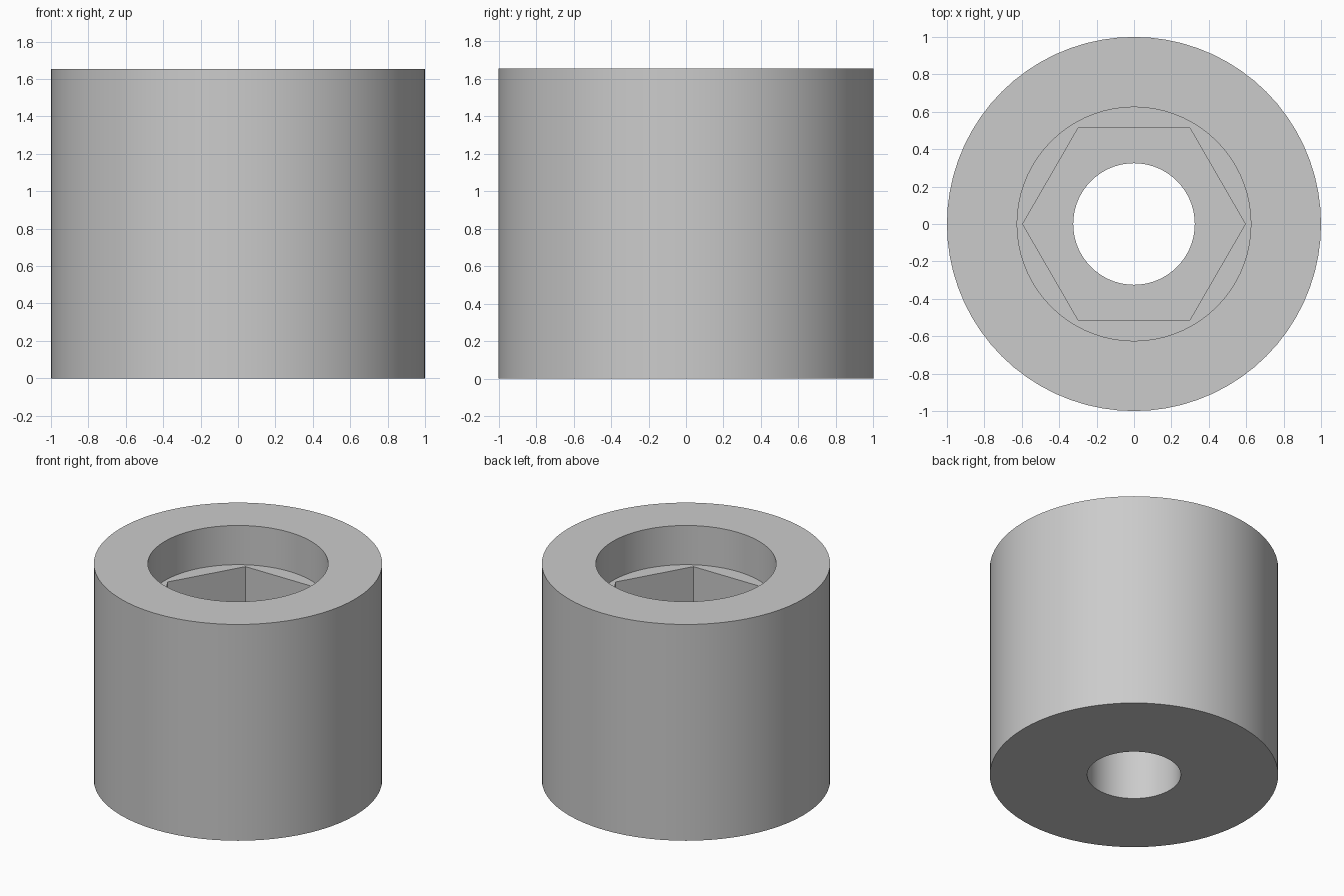
import bpy, bmesh, math

cube = bpy.data.objects.get("Cube")
if cube:
    bpy.data.objects.remove(cube, do_unlink=True)

SEGMENTS = 72          # multiple of six, so the hexagon corners fall on points
HEIGHT = 1.655
BORE_FLOOR = 1.355     # shelf below the round counterbore
HEX_FLOOR = 0.8        # bottom of the hexagonal pocket
OUTER, BORE, HEX, HOLE = 1.0, 0.625, 0.595, 0.325

grey = bpy.data.materials.new("plain_grey")
grey.use_nodes = True
colour = (0.6, 0.6, 0.6, 1.0)
grey.diffuse_color = colour
grey.node_tree.nodes["Principled BSDF"].inputs["Base Color"].default_value = colour


def ring(bm, radius, z, hexagonal=False):
    """Ring of points on a circle, or on a hexagon with corners on the x axis."""
    verts = []
    for i in range(SEGMENTS):
        a = math.tau * i / SEGMENTS
        r = radius
        if hexagonal:
            half = math.pi / 6
            r *= math.cos(half) / math.cos(a % (2 * half) - half)
        verts.append(bm.verts.new((r * math.cos(a), r * math.sin(a), z)))
    return verts


# Spacer body: closed section running outside, over the top and down the bore
bm = bmesh.new()
rings = [
    ring(bm, OUTER, 0),
    ring(bm, OUTER, HEIGHT),
    ring(bm, BORE, HEIGHT),
    ring(bm, BORE, BORE_FLOOR),
    ring(bm, HEX, BORE_FLOOR, True),
    ring(bm, HEX, HEX_FLOOR, True),
    ring(bm, HOLE, HEX_FLOOR),
    ring(bm, HOLE, 0),
]
for k, low in enumerate(rings):
    high = rings[(k + 1) % len(rings)]
    for i in range(SEGMENTS):
        j = (i + 1) % SEGMENTS
        bm.faces.new((low[i], low[j], high[j], high[i]))
bmesh.ops.recalc_face_normals(bm, faces=bm.faces)

mesh = bpy.data.meshes.new("spacer_body")
bm.to_mesh(mesh)
bm.free()
mesh.materials.append(grey)
body = bpy.data.objects.new("spacer_body", mesh)
bpy.context.collection.objects.link(body)

# Smooth walls with crisp rims and hexagon corners
bpy.ops.object.select_all(action='DESELECT')
body.select_set(True)
bpy.context.view_layer.objects.active = body
bpy.ops.object.shade_smooth_by_angle(angle=math.radians(30))
